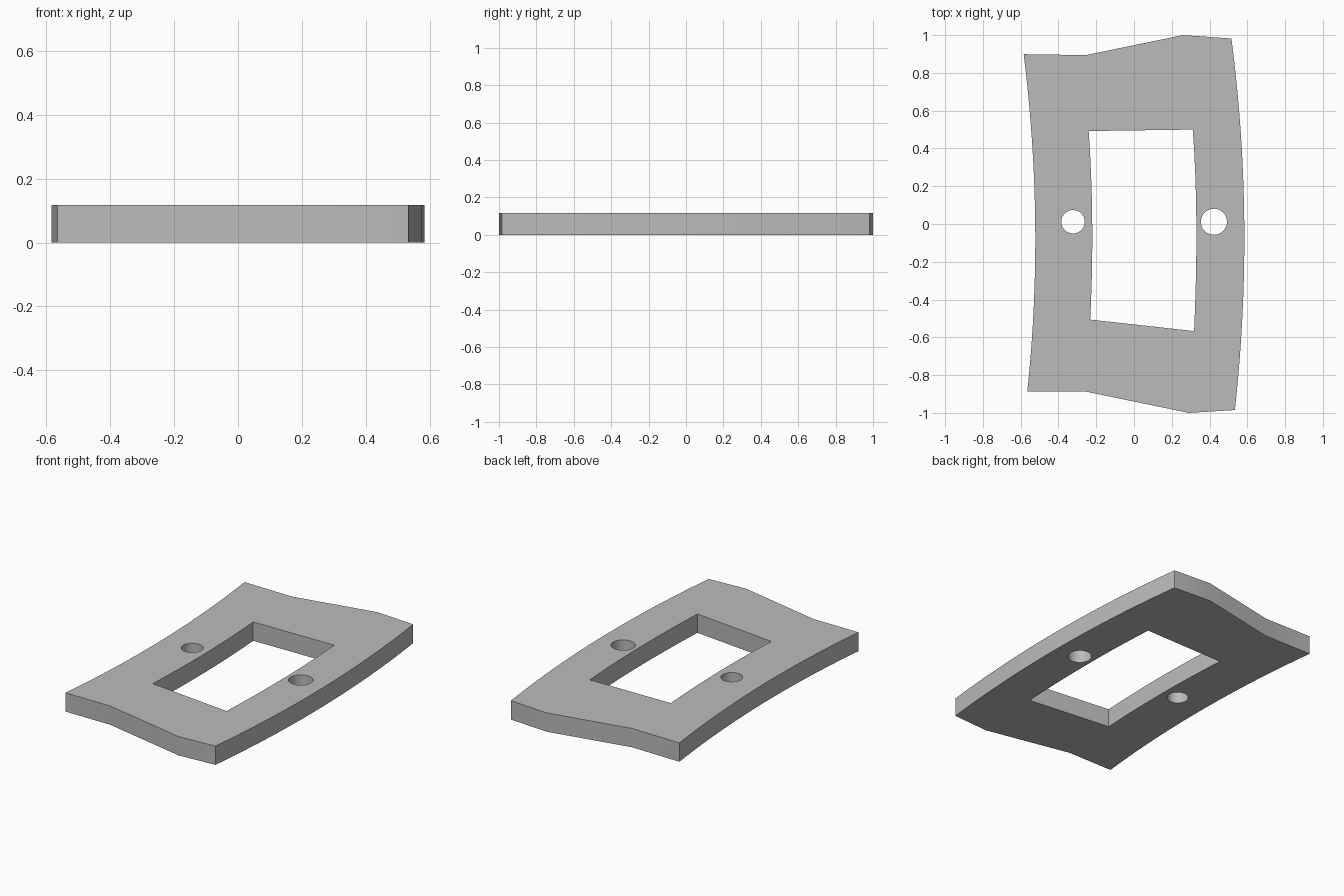
import bpy
import bmesh
import math
from mathutils import Vector

THICKNESS = 0.117

cube = bpy.data.objects.get("Cube")
if cube:
    bpy.data.objects.remove(cube, do_unlink=True)


def bowed(start, mid, end, steps=20):
    """Gently bowed side passing through three points."""
    a, m, b = Vector(start), Vector(mid), Vector(end)
    control = 2 * m - (a + b) / 2
    pts = []
    for i in range(steps + 1):
        t = i / steps
        pts.append((1 - t) ** 2 * a + 2 * t * (1 - t) * control + t * t * b)
    return pts


def circle(x, y, radius, sides=40):
    return [(x + radius * math.cos(math.tau * i / sides),
             y + radius * math.sin(math.tau * i / sides)) for i in range(sides)]


# Outer outline: bowed long sides joined by kinked short ends
outline = (
    bowed((-0.584, 0.899), (-0.523, 0.0), (-0.565, -0.887))
    + [(-0.256, -0.887), (0.29, -1.0)]
    + bowed((0.534, -0.985), (0.584, 0.0), (0.516, 0.982))
    + [(0.26, 1.0), (-0.256, 0.894)]
)

# Central window and the two screw holes
window = (bowed((-0.24, 0.492), (-0.221, 0.0), (-0.232, -0.506))
          + bowed((0.318, -0.567), (0.33, 0.0), (0.311, 0.5)))
screw_holes = [circle(-0.323, 0.012, 0.062), circle(0.423, 0.012, 0.069)]

# Fill the flat profile around its openings, then extrude it upward
bm = bmesh.new()
edges = []
for loop in [outline, window] + screw_holes:
    verts = [bm.verts.new((p[0], p[1], 0)) for p in loop]
    edges += [bm.edges.new((v, verts[(i + 1) % len(verts)]))
              for i, v in enumerate(verts)]
bmesh.ops.triangle_fill(bm, edges=edges, use_beauty=True, normal=(0, 0, 1))
result = bmesh.ops.extrude_face_region(bm, geom=bm.faces[:], use_keep_orig=True)
top = [g for g in result["geom"] if isinstance(g, bmesh.types.BMVert)]
bmesh.ops.translate(bm, verts=top, vec=(0, 0, THICKNESS))
bmesh.ops.recalc_face_normals(bm, faces=bm.faces[:])

mesh = bpy.data.meshes.new("cover_plate")
bm.to_mesh(mesh)
bm.free()
plate = bpy.data.objects.new("cover_plate", mesh)
bpy.context.collection.objects.link(plate)

# Plain grey finish
grey = bpy.data.materials.new("plain_grey")
grey.use_nodes = True
colour = (0.5, 0.5, 0.5, 1)
grey.diffuse_color = colour
grey.node_tree.nodes["Principled BSDF"].inputs["Base Color"].default_value = colour
mesh.materials.append(grey)

# Smooth walls with crisp rims and corners
bpy.ops.object.select_all(action='DESELECT')
plate.select_set(True)
bpy.context.view_layer.objects.active = plate
bpy.ops.object.shade_smooth_by_angle(angle=math.radians(30))
